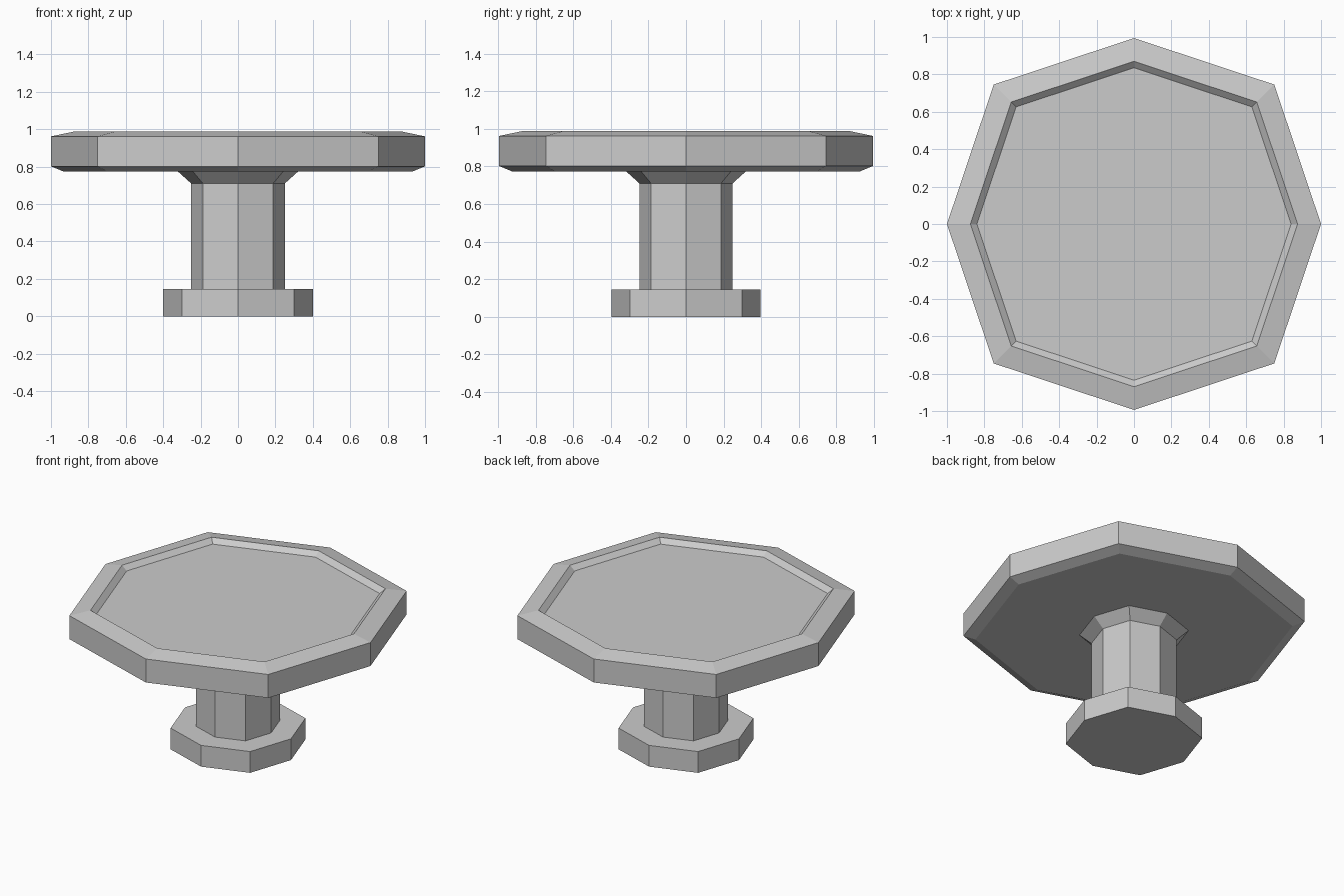
import bpy
import bmesh

if "Cube" in bpy.data.objects:
    bpy.data.objects.remove(bpy.data.objects["Cube"], do_unlink=True)

GREY = (0.6, 0.6, 0.6, 1)
stone = bpy.data.materials.new("stone grey")
stone.use_nodes = True
stone.diffuse_color = GREY
stone.node_tree.nodes["Principled BSDF"].inputs["Base Color"].default_value = GREY

# Slightly pointed octagon: corners on the axes, diagonals pulled in
D = 0.75
OCTAGON = [(1, 0), (D, D), (0, 1), (-D, D), (-1, 0), (-D, -D), (0, -1), (D, -D)]
DEPTH = 0.994


def octagonal_part(name, profile):
    """Loft octagon rings through (radius, height) pairs and cap both ends."""
    bm = bmesh.new()
    rings = [[bm.verts.new((x * r, y * r * DEPTH, z)) for x, y in OCTAGON]
             for r, z in profile]
    for low, high in zip(rings, rings[1:]):
        for i in range(len(OCTAGON)):
            j = (i + 1) % len(OCTAGON)
            bm.faces.new((low[i], low[j], high[j], high[i]))
    bm.faces.new(reversed(rings[0]))
    bm.faces.new(rings[-1])
    mesh = bpy.data.meshes.new(name)
    bm.to_mesh(mesh)
    bm.free()
    mesh.materials.append(stone)
    obj = bpy.data.objects.new(name, mesh)
    bpy.context.collection.objects.link(obj)
    return obj


# Foot slab
octagonal_part("base", [(0.4, 0), (0.4, 0.145)])

# Column with a flared collar under the top
octagonal_part("column", [(0.25, 0.145), (0.25, 0.71), (0.32, 0.773)])

# Table top: bevelled underside, sloped rim and shallow recessed surface
octagonal_part("table_top", [(0.93, 0.773), (1, 0.802), (1, 0.962),
                             (0.875, 0.988), (0.84, 0.958)])
